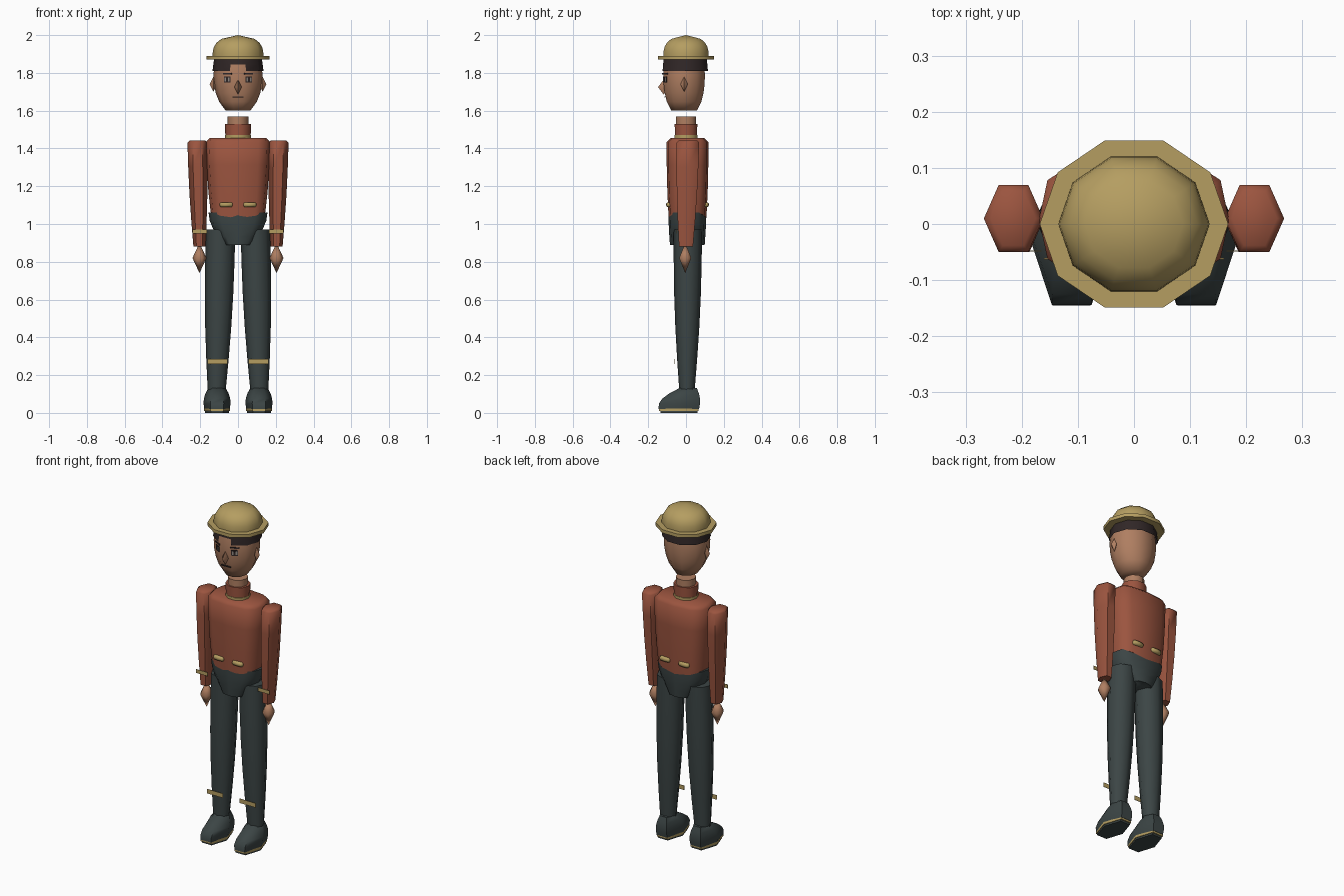
import bpy, bmesh, math
from mathutils import Matrix, Vector

cube = bpy.data.objects.get("Cube")
if cube:
    bpy.data.objects.remove(cube)


def material(name, red, green, blue):
    mat = bpy.data.materials.new(name)
    mat.use_nodes = True
    mat.diffuse_color = (red, green, blue, 1)
    shader = mat.node_tree.nodes["Principled BSDF"]
    shader.inputs["Base Color"].default_value = mat.diffuse_color
    shader.inputs["Roughness"].default_value = 0.8
    return mat


gold = material("gold", 0.46, 0.34, 0.12)
brick = material("brick red", 0.33, 0.09, 0.05)
slate = material("dark slate", 0.045, 0.06, 0.06)
skin = material("skin", 0.43, 0.21, 0.12)
brown = material("dark brown", 0.03, 0.02, 0.02)
grey = material("eye grey", 0.3, 0.27, 0.24)


def finish(bm, name, mat):
    bmesh.ops.remove_doubles(bm, verts=bm.verts, dist=0.0001)
    bmesh.ops.recalc_face_normals(bm, faces=bm.faces)
    mesh = bpy.data.meshes.new(name)
    bm.to_mesh(mesh)
    bm.free()
    mesh.materials.append(mat)
    mesh.shade_smooth()
    mesh.set_sharp_from_angle(angle=math.radians(62))
    part = bpy.data.objects.new(name, mesh)
    bpy.context.scene.collection.objects.link(part)


def cross_section(sides, square):
    """Regular outline, optionally squared off, spanning one unit each way from its middle."""
    def squared(value):
        return math.copysign(abs(round(value, 6)) ** square, value)
    angles = [math.tau * i / sides for i in range(sides)]
    points = [Vector((squared(math.cos(a)), squared(math.sin(a)))) for a in angles]
    tallest = max(point.y for point in points)
    return [Vector((point.x, point.y / tallest)) for point in points]


def swell(t):
    return math.sin(math.pi * t)


def straight(size):
    return lambda t: Vector(size)


def taper(start, end, bulge=0, ease=1):
    """Half sizes running from start to end, thickened in the middle."""
    extra = Vector((bulge, bulge))
    return lambda t: Vector(start).lerp(Vector(end), t ** ease) + extra * swell(t)


def spindle(size):
    """Pointed at both ends and widest halfway."""
    return lambda t: Vector(size) * swell(t)


def loft(name, mat, bottom, top, outline, centre=straight((0, 0)),
         sides=10, square=1, steps=1, caps=True, bevel=0, edit=None):
    """Skin a stack of cross-sections whose half sizes and centres follow rules."""
    bm = bmesh.new()
    shape = cross_section(sides, square)
    rows = []
    for step in range(steps + 1):
        t = step / steps
        size, middle = outline(t), centre(t)
        rows.append([bm.verts.new((middle.x + size.x * point.x, middle.y + size.y * point.y,
                                   bottom + (top - bottom) * t)) for point in shape])
    for lower, upper in zip(rows, rows[1:]):
        for i in range(sides):
            bm.faces.new((lower[i - 1], lower[i], upper[i], upper[i - 1]))
    if caps:
        bm.faces.new(rows[0])
        lid = bm.faces.new(rows[-1])
        if bevel:
            bmesh.ops.bevel(bm, geom=list(lid.edges), offset=bevel, segments=1, affect="EDGES")
    if edit:
        edit(bm)
    finish(bm, name, mat)


def plate(name, mat, centre, size, turn=0):
    bm = bmesh.new()
    bmesh.ops.create_cube(bm, size=1)
    place = Matrix.Translation(centre) @ Matrix.Rotation(turn, 4, "Z")
    bmesh.ops.transform(bm, verts=bm.verts, matrix=place @ Matrix.Diagonal((*size, 1)))
    finish(bm, name, mat)


# Hat
def dome_outline(t):
    return Vector((0.135, 0.12)) * math.sqrt(1 - t ** 3)


loft("hat_brim", gold, 1.87, 1.89, straight((0.168, 0.149)))
loft("hat_dome", gold, 1.88, 2, dome_outline, steps=6)


# Head, narrowing to the chin
def head_outline(t):
    curve = math.sqrt(1 - ((t - 0.65) / 0.75) ** 2)
    return Vector((0.13 * curve, 0.11 * curve ** 0.7))


loft("head", skin, 1.6, 1.88, head_outline, straight((0, -0.01)), steps=6)


# Hair band with a notch cut over the forehead
def cut_notch(bm):
    def front_and_low(face):
        middle = face.calc_center_median()
        return middle.y + middle.z
    notch = min(bm.faces, key=front_and_low)
    bmesh.ops.delete(bm, geom=[notch], context="FACES")


loft("hair", brown, 1.81, 1.88, taper((0.135, 0.12), (0.126, 0.114)), straight((0, -0.004)),
     steps=2, caps=False, edit=cut_notch)

# Nose and mouth
loft("nose", skin, 1.685, 1.765, spindle((0.02, 0.03)), straight((0, -0.118)), sides=4, steps=2)
plate("mouth", brown, (0, -0.112, 1.673), (0.06, 0.006, 0.006))

# Neck, collar and collar trim
loft("neck", skin, 1.44, 1.57, straight((0.055, 0.053)))
loft("collar", brick, 1.45, 1.53, taper((0.066, 0.058), (0.07, 0.06)))
loft("collar_trim", gold, 1.45, 1.47, straight((0.068, 0.061)))


# Jacket with a hem that rises toward the sides
def raise_hem(bm):
    hem = min(vert.co.z for vert in bm.verts)
    for vert in bm.verts:
        if vert.co.z < hem + 0.01:
            vert.co.z += 1.6 * vert.co.x ** 2


loft("jacket", brick, 1.03, 1.455, taper((0.145, 0.1), (0.17, 0.11), bulge=0.004),
     straight((0, 0.008)), sides=12, square=0.65, steps=3, bevel=0.02, edit=raise_hem)


# Hips, rounding in toward the crotch
def hips_outline(t):
    return Vector((0.075, 0.092)).lerp(Vector((0.156, 0.1)), math.sin(t * math.pi / 2))


loft("hips", slate, 0.89, 1.06, hips_outline, straight((0, 0.007)), sides=12, square=0.75, steps=4)

for label, side in (("left", 1), ("right", -1)):
    # Ear
    loft(label + "_ear", skin, 1.7, 1.78, spindle((0.02, 0.02)), straight((side * 0.13, -0.01)),
         sides=4, steps=2)

    # Eye and brow, turned to follow the cheek
    turn = side * math.radians(30)
    outward = Vector((side * math.sin(abs(turn)), -math.cos(turn), 0))
    eye = Vector((side * 0.056, -0.111, 1.765))
    layers = (("eye_rim", brown, 0.038, 0.032), ("eye", grey, 0.03, 0.02), ("pupil", brown, 0.012, 0.02))
    for layer, (part, mat, width, height) in enumerate(layers):
        plate(f"{label}_{part}", mat, eye + outward * layer * 0.002, (width, 0.004, height), turn)
    plate(label + "_brow", brown, eye + Vector((0, 0, 0.03)), (0.05, 0.006, 0.007), turn)

    # Arm, hand and cuff
    loft(label + "_arm", brick, 0.88, 1.443, taper((0.032, 0.037), (0.053, 0.06), bulge=0.005),
         taper((side * 0.204, 0), (side * 0.215, 0.01)), sides=6, steps=4, bevel=0.012)
    loft(label + "_hand", skin, 0.74, 0.9, spindle((0.037, 0.032)), straight((side * 0.204, -0.004)),
         sides=6, steps=2)
    plate(label + "_cuff_stripe", gold, (side * 0.203, -0.048, 0.96), (0.076, 0.002, 0.022))

    # Leg and stripe
    loft(label + "_leg", slate, 0.11, 0.97, taper((0.047, 0.04), (0.078, 0.075), bulge=0.01),
         taper((side * 0.113, 0.005), (side * 0.092, 0.01)), sides=8, steps=5)
    plate(label + "_leg_stripe", gold, (side * 0.108, -0.062, 0.273), (0.105, 0.002, 0.026))

    # Boot with a trimmed sole
    heel = Vector((side * 0.111, -0.038))
    loft(label + "_boot", slate, 0.02, 0.132, taper((0.067, 0.107), (0.046, 0.045), bulge=0.008, ease=2),
         taper(heel, (heel.x, 0.012), ease=2), sides=6, steps=4)
    loft(label + "_sole_trim", gold, 0.01, 0.024, straight((0.068, 0.105)), lambda t: heel, sides=6)
    loft(label + "_sole", slate, 0, 0.012, straight((0.064, 0.098)), lambda t: heel, sides=6)

    # Jacket bars
    for place, depth in (("front", -0.09), ("back", 0.106)):
        loft(f"{label}_{place}_bar", gold, 1.09, 1.115, taper((0.03, 0.01), (0.03, 0.01), bulge=0.006),
             straight((side * 0.062, depth)), sides=8, square=0.6, steps=3)
